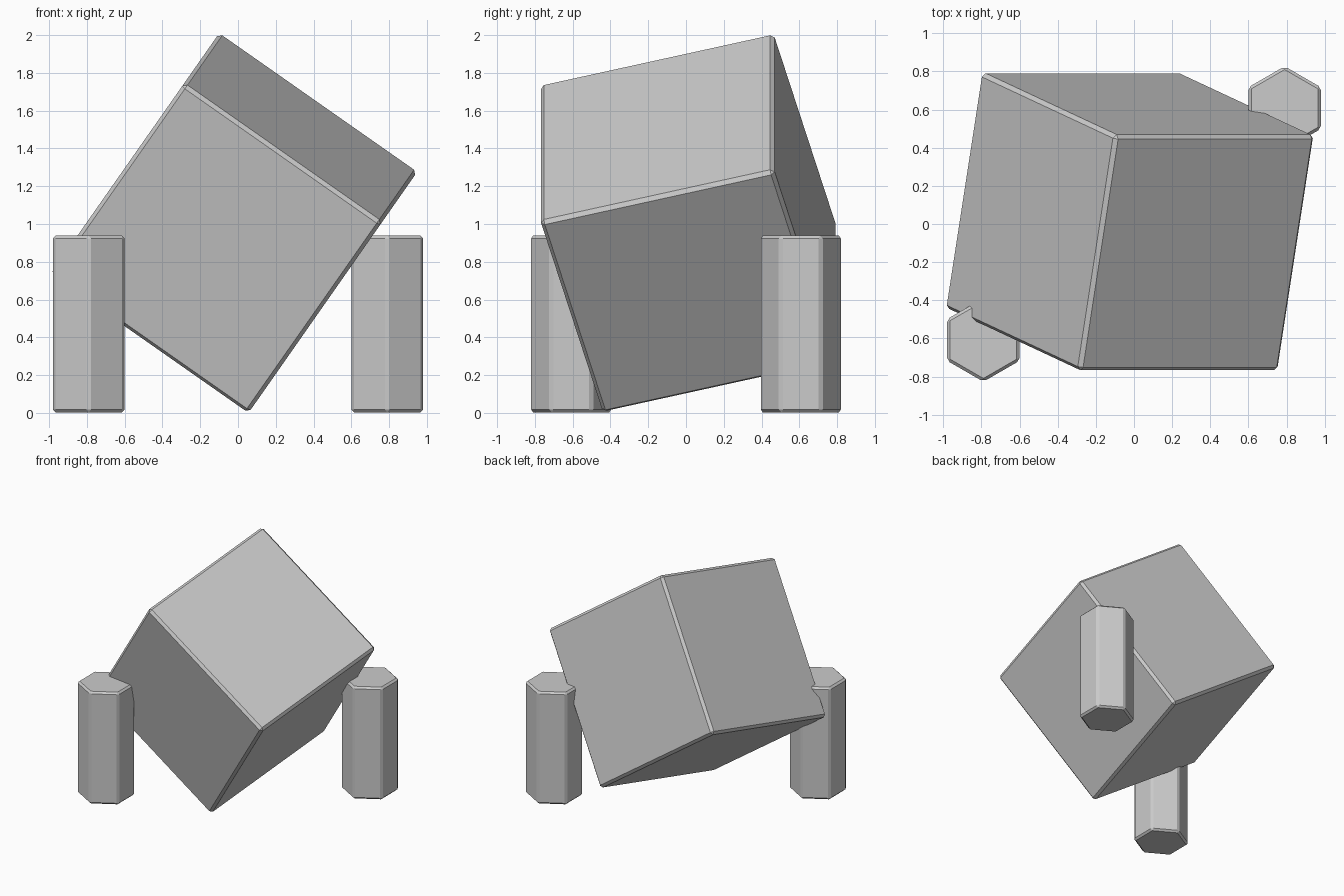
import bpy, bmesh
from math import radians, sin, cos

if "Cube" in bpy.data.objects:
    bpy.data.objects.remove(bpy.data.objects["Cube"])


def bevelled(name, bm, width, location, rotation=(0, 0, 0)):
    """Chamfer every edge and place the part."""
    bmesh.ops.bevel(bm, geom=bm.edges[:], offset=width, offset_type='OFFSET',
                    segments=1, profile=0.5, affect='EDGES')
    bmesh.ops.recalc_face_normals(bm, faces=bm.faces[:])
    mesh = bpy.data.meshes.new(name)
    bm.to_mesh(mesh)
    bm.free()
    obj = bpy.data.objects.new(name, mesh)
    obj.location = location
    obj.rotation_euler = rotation
    bpy.context.collection.objects.link(obj)
    return obj


# Large tilted block
bm = bmesh.new()
bmesh.ops.create_cube(bm, size=1.28)
bevelled("tilted_block", bm, 0.02, (-0.022, 0.012, 1.005),
         (radians(15), radians(35), 0))

# Two hexagonal posts on opposite corners, points facing front and back
HEIGHT, RADIUS = 0.935, 0.219
for name, side in (("front_left_post", -1), ("back_right_post", 1)):
    bm = bmesh.new()
    ring = [bm.verts.new((RADIUS * sin(radians(60 * i)),
                          RADIUS * cos(radians(60 * i)), 0)) for i in range(6)]
    base = bm.faces.new(ring)
    top = bmesh.ops.extrude_face_region(bm, geom=[base], use_keep_orig=True)
    bmesh.ops.translate(bm, vec=(0, 0, HEIGHT),
                        verts=[v for v in top["geom"] if isinstance(v, bmesh.types.BMVert)])
    bevelled(name, bm, 0.015, (0.79 * side, 0.608 * side, 0.003))
